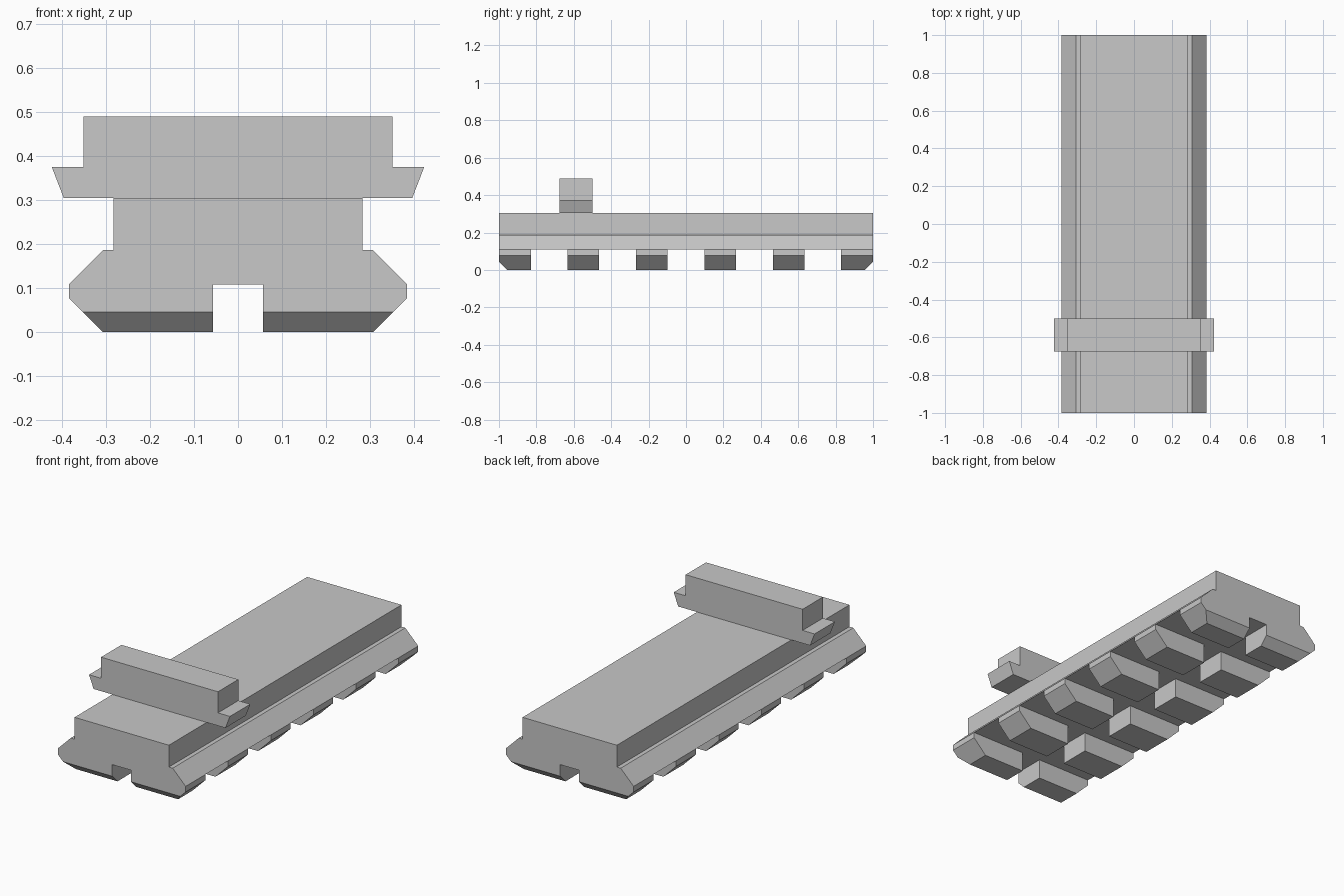
import bpy
import bmesh
from mathutils import Vector

if "Cube" in bpy.data.objects:
    bpy.data.objects.remove(bpy.data.objects["Cube"], do_unlink=True)

grey = bpy.data.materials.new("light grey")
grey.use_nodes = True
grey.diffuse_color = (0.58, 0.58, 0.58, 1)
grey.node_tree.nodes["Principled BSDF"].inputs["Base Color"].default_value = grey.diffuse_color


def prism(name, profile, axis, start, end):
    """Extrude a closed (horizontal, z) profile along x or y."""
    bm = bmesh.new()
    if axis == "y":
        points = [(h, start, z) for h, z in profile]
        step = Vector((0, end - start, 0))
    else:
        points = [(start, h, z) for h, z in profile]
        step = Vector((end - start, 0, 0))
    face = bm.faces.new([bm.verts.new(p) for p in points])
    grown = bmesh.ops.extrude_face_region(bm, geom=[face])["geom"]
    bmesh.ops.translate(bm, vec=step, verts=[g for g in grown if isinstance(g, bmesh.types.BMVert)])
    bmesh.ops.recalc_face_normals(bm, faces=bm.faces)
    mesh = bpy.data.meshes.new(name)
    bm.to_mesh(mesh)
    bm.free()
    mesh.materials.append(grey)
    obj = bpy.data.objects.new(name, mesh)
    bpy.context.collection.objects.link(obj)
    return obj


def symmetric(half):
    """Complete a right-hand outline with its mirror image."""
    return half + [(-h, z) for h, z in reversed(half)]


def combine(target, tool, operation):
    mod = target.modifiers.new(operation, "BOOLEAN")
    mod.operation = operation
    mod.solver = "EXACT"
    mod.object = tool
    bpy.context.view_layer.objects.active = target
    bpy.ops.object.modifier_apply(modifier=mod.name)
    bpy.data.objects.remove(tool, do_unlink=True)


# Rail cross-section, overlong so the side outline trims it
rail = prism("rail", symmetric([
    (0.258, -0.05), (0.385, 0.077), (0.385, 0.108), (0.307, 0.186),
    (0.284, 0.186), (0.284, 0.305)]), "y", -1.1, 1.1)

# Side outline: evenly spaced cross slots and bevelled ends
PITCH, TOOTH, SLOT_TOP, BEVEL = 0.366, 0.17, 0.108, 0.045
outline = [(-1, 0.4), (-1, BEVEL), (-1 + BEVEL, 0)]
for i in range(5):
    left = -1 + TOOTH + i * PITCH
    right = -1 + (i + 1) * PITCH
    outline += [(left, 0), (left, SLOT_TOP), (right, SLOT_TOP), (right, 0)]
outline += [(1 - BEVEL, 0), (1, BEVEL), (1, 0.4)]
combine(rail, prism("side_outline", outline, "x", -0.6, 0.6), "INTERSECT")

# Lengthwise groove under the rail
groove = prism("groove", symmetric([(0.057, -0.1), (0.057, SLOT_TOP)]), "y", -1.2, 1.2)
combine(rail, groove, "DIFFERENCE")

# Cross bar with flared lower lips
prism("cross_bar", symmetric([
    (0.397, 0.305), (0.424, 0.375), (0.352, 0.375), (0.352, 0.49)]), "y", -0.675, -0.5)
